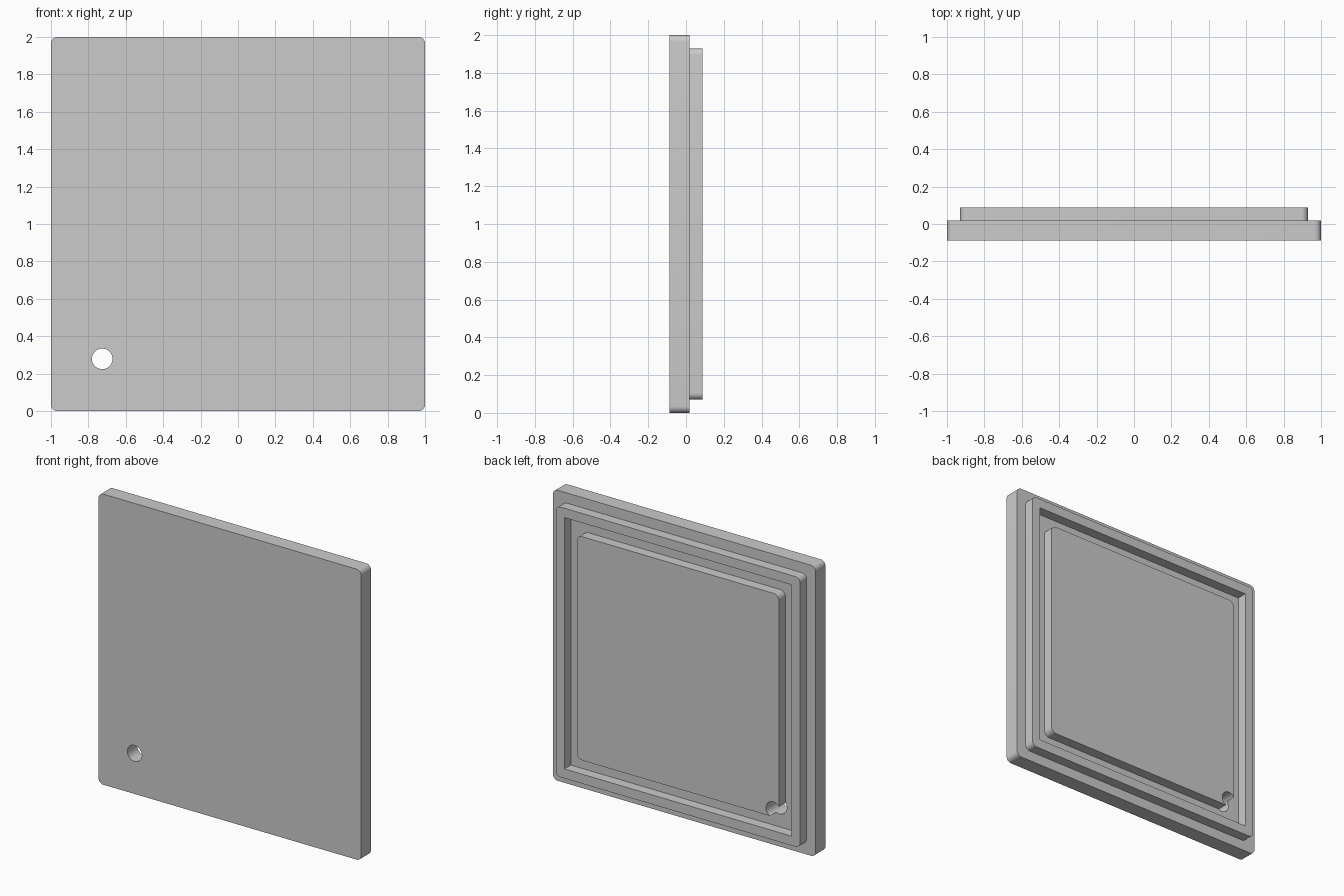
import bpy, bmesh, math

if "Cube" in bpy.data.objects:
    bpy.data.objects.remove(bpy.data.objects["Cube"])

Y_FRONT, Y_STEP, Y_BACK = -0.088, 0.018, 0.088
CENTRE_Z = 1.0

grey = bpy.data.materials.new("plain grey")
grey.diffuse_color = (0.6, 0.6, 0.6, 1)
grey.use_nodes = True
grey.node_tree.nodes["Principled BSDF"].inputs["Base Color"].default_value = grey.diffuse_color


def square_slab(name, half, radius, y0, y1):
    """Upright square slab, its four corners rounded when radius > 0."""
    points = []
    for k, (sx, sz) in enumerate([(1, 1), (-1, 1), (-1, -1), (1, -1)]):
        steps = 8 if radius else 0
        for i in range(steps + 1):
            a = math.pi / 2 * (k + i / max(steps, 1))
            points.append((sx * (half - radius) + radius * math.cos(a),
                           sz * (half - radius) + radius * math.sin(a) + CENTRE_Z))
    bm = bmesh.new()
    face = bm.faces.new([bm.verts.new((x, y0, z)) for x, z in points])
    top = bmesh.ops.extrude_face_region(bm, geom=[face])
    verts = [v for v in top["geom"] if isinstance(v, bmesh.types.BMVert)]
    bmesh.ops.translate(bm, verts=verts, vec=(0, y1 - y0, 0))
    bmesh.ops.recalc_face_normals(bm, faces=bm.faces)
    mesh = bpy.data.meshes.new(name)
    bm.to_mesh(mesh)
    bm.free()
    mesh.materials.append(grey)
    obj = bpy.data.objects.new(name, mesh)
    bpy.context.collection.objects.link(obj)
    return obj


def combine(target, other, operation):
    """Apply a boolean and remove the helper."""
    mod = target.modifiers.new(operation, 'BOOLEAN')
    mod.operation, mod.object, mod.solver = operation, other, 'EXACT'
    bpy.context.view_layer.objects.active = target
    bpy.ops.object.modifier_apply(modifier=mod.name)
    bpy.data.objects.remove(other)


# Cover plate
cover = square_slab("cover_plate", 1.0, 0.035, Y_FRONT, Y_STEP)

# Raised rim: rounded outside, square inside
rim = square_slab("rim", 0.93, 0.035, Y_STEP - 0.03, Y_BACK)
combine(rim, square_slab("rim_cutter", 0.865, 0, Y_STEP - 0.1, Y_BACK + 0.1), 'DIFFERENCE')
combine(cover, rim, 'UNION')

# Raised centre panel
combine(cover, square_slab("panel", 0.77, 0.04, Y_STEP - 0.03, Y_BACK), 'UNION')

# Round through hole near one lower corner, clipping the panel
bpy.ops.mesh.primitive_cylinder_add(vertices=48, radius=0.055, depth=0.6,
                                    location=(-0.726, 0, 0.279),
                                    rotation=(math.pi / 2, 0, 0))
hole = bpy.context.object
hole.name = "hole_cutter"
hole.data.materials.append(grey)
combine(cover, hole, 'DIFFERENCE')

# Smooth corners, sharp edges
bpy.ops.object.select_all(action='DESELECT')
cover.select_set(True)
bpy.context.view_layer.objects.active = cover
bpy.ops.object.shade_smooth_by_angle(angle=math.radians(30))
